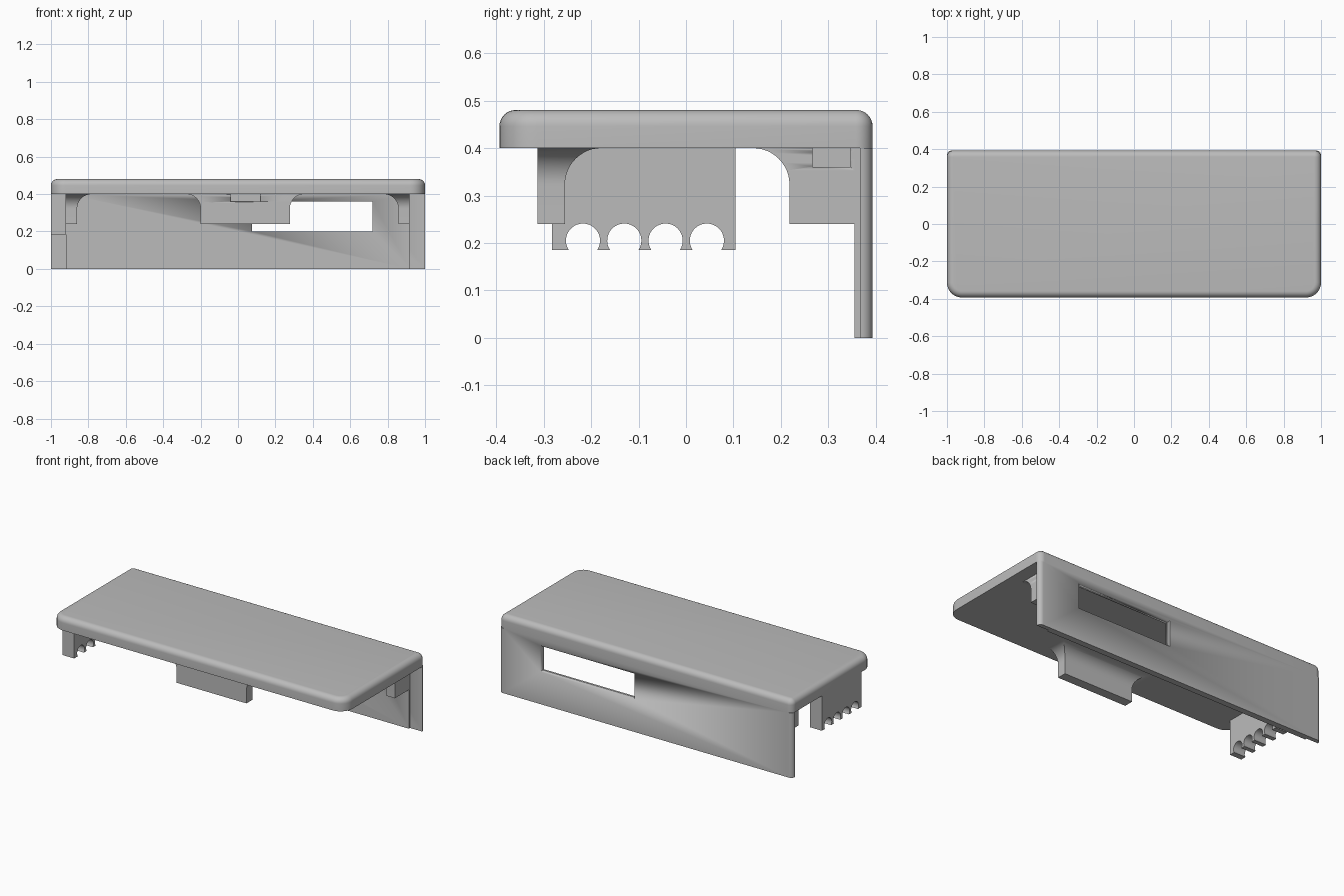
import bpy, bmesh
from math import sin, cos, pi, asin

cube = bpy.data.objects.get("Cube")
if cube:
    bpy.data.objects.remove(cube, do_unlink=True)

grey = bpy.data.materials.new("plain grey")
grey.use_nodes = True
grey.diffuse_color = (0.5, 0.5, 0.5, 1)
grey.node_tree.nodes["Principled BSDF"].inputs["Base Color"].default_value = (0.5, 0.5, 0.5, 1)

UNDER = 0.4      # underside of the top plate
BACK = 0.393     # half depth
EDGE = 0.034     # rounding of the outer edges


def finish(name, bm):
    bmesh.ops.remove_doubles(bm, verts=bm.verts, dist=1e-5)
    bmesh.ops.recalc_face_normals(bm, faces=bm.faces)
    mesh = bpy.data.meshes.new(name)
    bm.to_mesh(mesh)
    bm.free()
    mesh.materials.append(grey)
    ob = bpy.data.objects.new(name, mesh)
    bpy.context.collection.objects.link(ob)
    bpy.ops.object.select_all(action='DESELECT')
    ob.select_set(True)
    bpy.context.view_layer.objects.active = ob
    bpy.ops.object.shade_smooth_by_angle(angle=pi / 6)
    return ob


def outline(x0, x1, y0, y1, front_r=0, back_r=0, steps=8):
    """Rectangle with rounded front and back corners, anticlockwise."""
    pts = []
    corners = [(x1, y1, -1, -1, back_r), (x0, y1, 1, -1, back_r),
               (x0, y0, 1, 1, front_r), (x1, y0, -1, 1, front_r)]
    for i, (x, y, sx, sy, r) in enumerate(corners):
        n = steps if r > 0 else 0
        for k in range(n + 1):
            a = pi / 2 * (i + k / max(n, 1))
            pts.append((x + r * (sx + cos(a)), y + r * (sy + sin(a))))
    return pts


def loft(name, rings):
    """Skin a stack of (z, outline) rings and cap both ends."""
    bm = bmesh.new()
    loops = [[bm.verts.new((x, y, z)) for x, y in pts] for z, pts in rings]
    for a, b in zip(loops, loops[1:]):
        for i in range(len(a)):
            j = (i + 1) % len(a)
            bm.faces.new((a[i], a[j], b[j], b[i]))
    bm.faces.new(loops[0][::-1])
    bm.faces.new(loops[-1])
    return finish(name, bm)


def box(name, x0, x1, y0, y1, z0, z1):
    pts = outline(x0, x1, y0, y1)
    return loft(name, [(z0, pts), (z1, pts)])


def cut(ob, *bounds):
    cutter = box("cutter", *bounds)
    cutter.hide_render = True
    mod = ob.modifiers.new("cut", 'BOOLEAN')
    mod.operation = 'DIFFERENCE'
    mod.solver = 'EXACT'
    mod.object = cutter
    bpy.context.view_layer.objects.active = ob
    bpy.ops.object.modifier_apply(modifier=mod.name)
    bpy.data.objects.remove(cutter, do_unlink=True)


# Top plate with softened upper rim
rings = [(UNDER, outline(-1, 1, -BACK, BACK, 0.08, EDGE + 0.001))]
for k in range(9):
    a = pi / 2 * k / 8
    d = EDGE * (1 - cos(a))
    rings.append((0.48 - EDGE + EDGE * sin(a),
                  outline(-1 + d, 1 - d, -BACK + d, BACK - d,
                          0.08 - d, EDGE + 0.001 - d)))
loft("top_plate", rings)

# Back wall: full-width outer skin and narrower inner layer, with a window
skin = outline(-1, 1, 0.367, BACK, 0, 0.026)
outer = loft("back_wall", [(0, skin), (UNDER, skin)])
inner = box("back_wall_lining", -0.92, 0.917, 0.355, 0.367, 0, UNDER)
for wall in (outer, inner):
    cut(wall, 0.075, 0.72, 0.3, 0.45, 0.2, 0.36)


# Hanging tabs that flare into the plate on their inner sides
def tab(name, x0, x1, y0, y1, grow, r=0.077):
    gx0, gx1, gy0, gy1 = grow
    rings = [(0.24, outline(x0, x1, y0, y1))]
    for k in range(13):
        a = pi / 2 * k / 12
        e = r * (1 - cos(a))
        rings.append((UNDER - r + r * sin(a),
                      outline(x0 - e * gx0, x1 + e * gx1, y0 - e * gy0, y1 + e * gy1)))
    return loft(name, rings)


front = tab("front_tab", -0.2, 0.277, -0.313, -0.255, (1, 1, 0, 1))
cut(front, -0.04, 0.12, -0.35, -0.285, 0.36, 0.45)
left = tab("left_tab", 0.857, 0.917, 0.218, 0.355, (1, 0, 1, 0))
cut(left, 0.89, 1.0, 0.266, 0.346, 0.36, 0.45)
right = tab("right_tab", -0.92, -0.86, 0.218, 0.355, (0, 1, 1, 0))
cut(right, -1.0, -0.89, 0.266, 0.346, 0.36, 0.45)

# Cable comb: side panel with four round notches along its lower edge
low, mid, rad = 0.185, 0.205, 0.036
start = asin((mid - low) / rad)
profile = [(0.104, UNDER), (-0.282, UNDER), (-0.282, low)]
for i in range(4):
    centre = -0.217 + i * 0.087
    for k in range(25):
        a = pi + start - (pi + 2 * start) * k / 24
        profile.append((centre + rad * cos(a), mid + rad * sin(a)))
profile.append((0.104, low))
bm = bmesh.new()
face = bm.faces.new([bm.verts.new((-1, y, z)) for y, z in profile])
ext = bmesh.ops.extrude_face_region(bm, geom=[face])
bmesh.ops.translate(bm, vec=(0.08, 0, 0),
                    verts=[v for v in ext["geom"] if isinstance(v, bmesh.types.BMVert)])
finish("cable_comb", bm)
